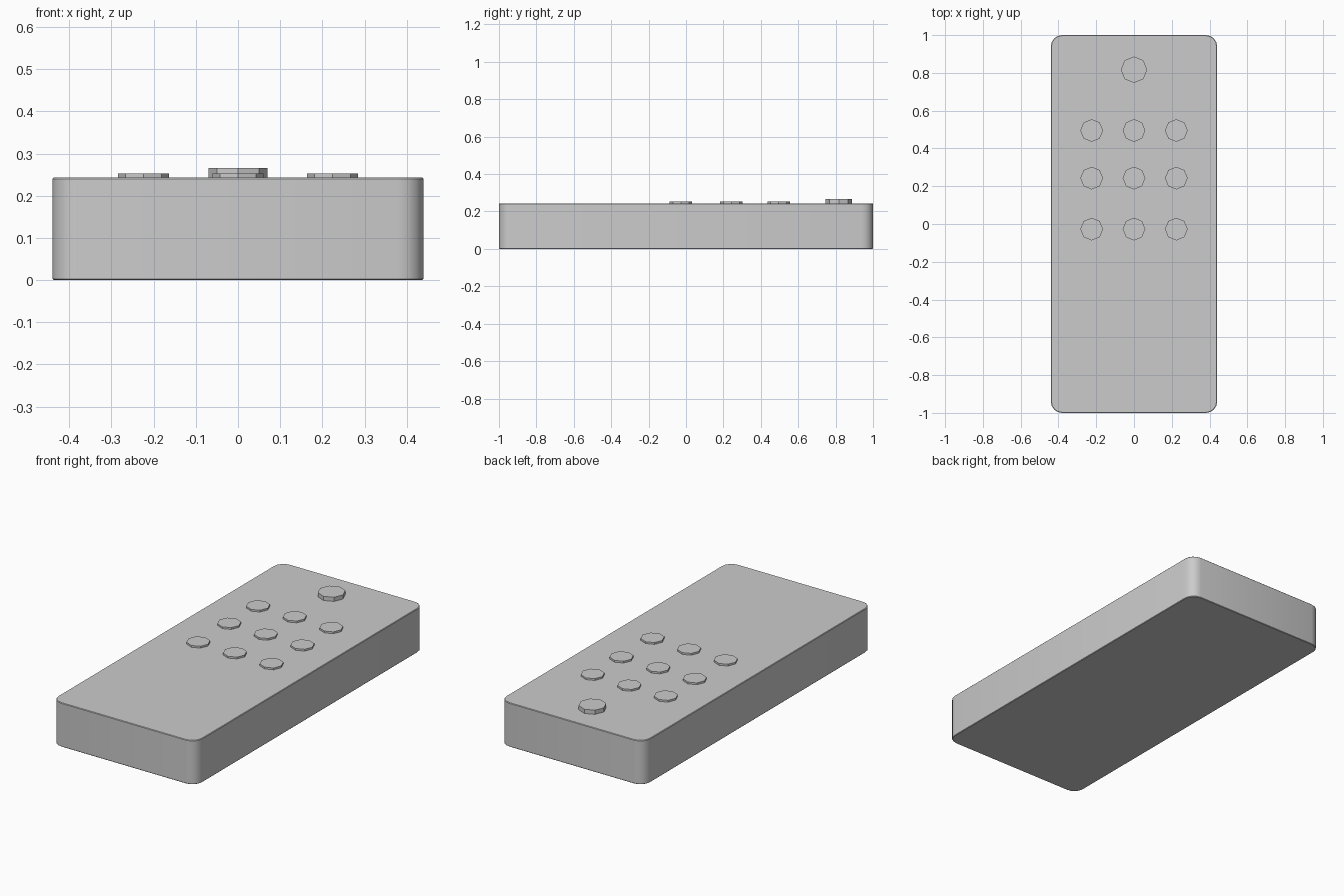
import bpy, bmesh, math

if "Cube" in bpy.data.objects:
    bpy.data.objects.remove(bpy.data.objects["Cube"])

W, L, H = 0.44, 1.0, 0.243   # half width, half length, body height


def make_object(name, bm):
    mesh = bpy.data.meshes.new(name)
    bm.to_mesh(mesh)
    bm.free()
    ob = bpy.data.objects.new(name, mesh)
    bpy.context.collection.objects.link(ob)
    return ob


def button(name, x, y, radius, top):
    # octagonal key, sunk slightly into the case
    base = H - 0.01
    bm = bmesh.new()
    bmesh.ops.create_cone(bm, cap_ends=True, segments=8, radius1=radius,
                          radius2=radius, depth=top - base)
    ob = make_object(name, bm)
    ob.location = (x, y, (top + base) / 2)
    return ob


# Case: box with rounded vertical corners and a tiny rim bevel
bm = bmesh.new()
bmesh.ops.create_cube(bm, size=1)
for v in bm.verts:
    v.co = (v.co.x * 2 * W, v.co.y * 2 * L, (v.co.z + 0.5) * H)
upright = [e for e in bm.edges if abs(e.verts[0].co.z - e.verts[1].co.z) > 0.1]
bmesh.ops.bevel(bm, geom=upright, offset=0.06, segments=4, profile=0.5,
                affect='EDGES')
body = make_object("remote_case", bm)
rim = body.modifiers.new("rim", 'BEVEL')
rim.width = 0.003
rim.segments = 1
rim.limit_method = 'ANGLE'
rim.angle_limit = math.radians(60)

bpy.context.view_layer.objects.active = body
body.select_set(True)
bpy.ops.object.shade_smooth_by_angle(angle=math.radians(30))

# Keypad: three rows of three
for r, y in enumerate((0.495, 0.243, -0.027)):
    for c, x in enumerate((-0.224, 0, 0.224)):
        button(f"key_{r}_{c}", x, y, 0.06, 0.253)

# Power button
button("power_button", 0, 0.817, 0.07, 0.266)
